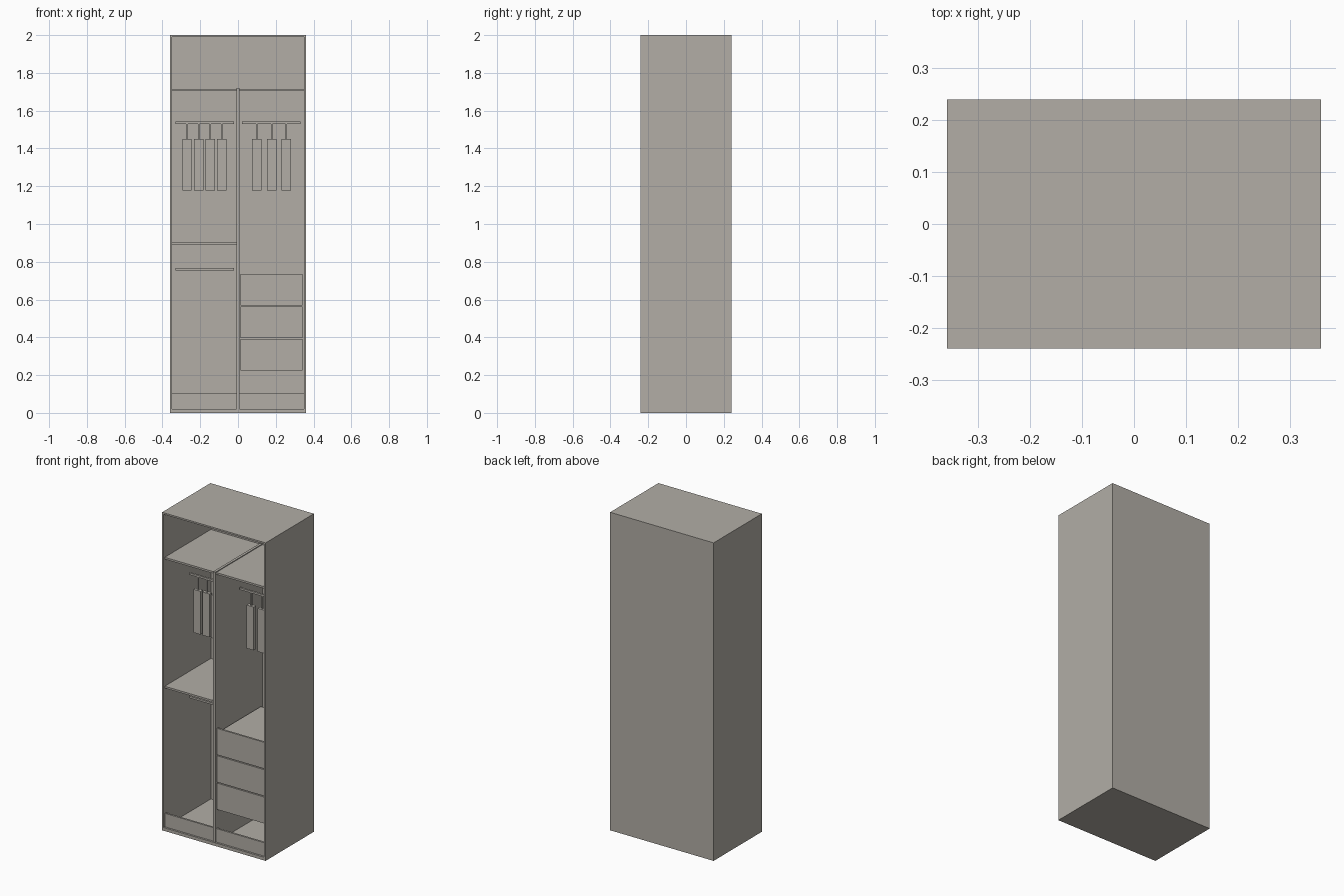
import bpy

if "Cube" in bpy.data.objects:
    bpy.data.objects.remove(bpy.data.objects["Cube"])

# One flat colour for the whole wardrobe
mat = bpy.data.materials.new("warm_grey")
mat.diffuse_color = (0.445, 0.423, 0.381, 1.0)
mat.use_nodes = True
mat.node_tree.nodes["Principled BSDF"].inputs["Base Color"].default_value = mat.diffuse_color


def box(name, x0, x1, y0, y1, z0, z1):
    """Axis-aligned box given by its limits."""
    bpy.ops.mesh.primitive_cube_add(
        size=1, location=((x0 + x1) / 2, (y0 + y1) / 2, (z0 + z1) / 2))
    ob = bpy.context.object
    ob.name = name
    ob.scale = (x1 - x0, y1 - y0, z1 - z0)
    bpy.ops.object.transform_apply(location=False, rotation=False, scale=True)
    ob.data.materials.append(mat)
    return ob


W, D, H, T = 0.36, 0.24, 2.0, 0.01      # half width, half depth, height, panel
FRONT, BACK = -0.228, D - T             # recessed front edge, inner back
IN = W - T

# Carcass
box("left_side", -W, -IN, -D, D, 0, H)
box("right_side", IN, W, -D, D, 0, H)
box("top_panel", -IN, IN, -D, D, H - T, H)
box("back_panel", -IN, IN, BACK, D, 0, H - T)
box("floor_panel", -IN, IN, -D, BACK, 0, 0.02)
box("plinth", -IN, IN, FRONT, FRONT + 0.012, 0.02, 0.105)
box("divider", -0.008, 0.008, -0.237, BACK, 0.02, 1.72)

# Shelves
box("top_shelf", -IN, IN, FRONT, BACK, 1.703, 1.715)
box("left_shelf", -IN, -0.008, FRONT, BACK, 0.892, 0.904)

# Hanging rails
RY = -0.01
for name, x0, z in (("upper_left_rail", -0.33, 1.536),
                    ("upper_right_rail", 0.02, 1.536),
                    ("lower_left_rail", -0.33, 0.761)):
    box(name, x0, x0 + 0.31, RY - 0.006, RY + 0.006, z - 0.006, z + 0.006)

# Hanging garments with hanger stems
for i, x in enumerate((-0.27, -0.208, -0.146, -0.085, 0.10, 0.178, 0.255)):
    box(f"hanger_{i + 1}", x - 0.004, x + 0.004, RY - 0.004, RY + 0.004, 1.45, 1.53)
    box(f"garment_{i + 1}", x - 0.025, x + 0.025, RY - 0.0125, RY + 0.0125, 1.178, 1.45)

# Drawers: front plate and box behind it
for i in range(3):
    z = 0.225 + i * 0.172
    box(f"drawer_front_{i + 1}", 0.012, 0.342, -0.226, -0.214, z, z + 0.166)
    box(f"drawer_box_{i + 1}", 0.018, 0.336, -0.214, 0.2, z + 0.01, z + 0.142)
